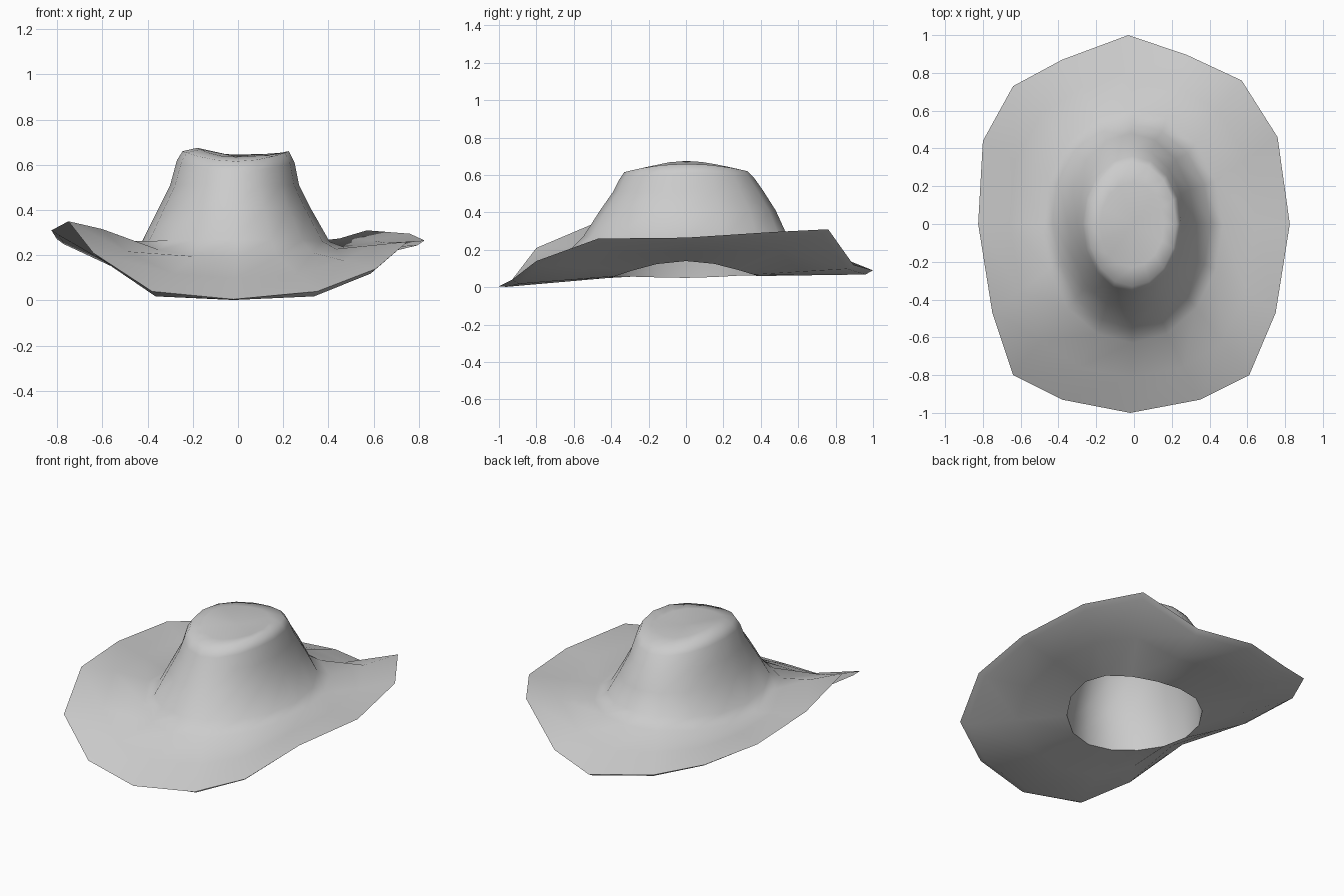
import bpy
from math import sin, cos, pi, radians

if "Cube" in bpy.data.objects:
    bpy.data.objects.remove(bpy.data.objects["Cube"])

N = 16

# Brim edge: 16 points, counter-clockwise from the front tip
edge = [(-.02, -1, .005), (.35, -.93, .04), (.61, -.80, .14), (.75, -.47, .26),
        (.825, 0, .265), (.76, .46, .295), (.57, .76, .31), (.28, .895, .12),
        (-.03, 1, .09), (-.38, .87, .13), (-.64, .73, .21), (-.80, .44, .27),
        (-.825, 0, .31), (-.75, -.47, .35), (-.64, -.80, .21), (-.38, -.93, .04)]


def ring(rx, front, back, z_front, z_right, z_left, z_back, cx=0):
    """Egg-shaped loop whose height varies between front, sides and back."""
    pts = []
    for i in range(N):
        s, c = sin(2 * pi * i / N), cos(2 * pi * i / N)
        ry, z_end = (front, z_front) if c > 0 else (back, z_back)
        z_side = (z_right + z_left) / 2 + s * (z_right - z_left) / 2
        pts.append((cx + rx * s, -ry * c, z_side + (z_end - z_side) * c * c))
    return pts


def blend(a, b, t):
    return [tuple(u + (v - u) * t for u, v in zip(p, q)) for p, q in zip(a, b)]


def lift(loop, bumps):
    return [(x, y, z + bumps.get(i, 0)) for i, (x, y, z) in enumerate(loop)]


# Top side: brim flows up into the crown, with a fold at the front left
base = lift(ring(.48, .63, .61, .19, .235, .215, .245, -.01), {13: .05, 14: .02})
top_side = [lift(blend(edge, base, .5), {13: .01, 4: .005}), base,
            ring(.415, .55, .53, .27, .26, .26, .30, -.01),
            ring(.335, .46, .48, .41, .41, .41, .41, -.015),
            ring(.285, .39, .41, .51, .51, .51, .52, -.015),
            ring(.26, .36, .36, .57, .61, .62, .59, -.01),
            ring(.235, .33, .33, .615, .66, .66, .62, -.01),
            ring(.17, .23, .22, .635, .645, .675, .645, -.01)]

# Underside: bevelled rim, flatter lining, head opening and hollow crown
opening = ring(.37, .41, .39, .05, .14, .05, .06, -.01)
lip = [(x * .96, y * .96, max(z - .022, .002)) for x, y, z in edge]
under_side = [lip, blend(lip, opening, .5), opening,
              ring(.355, .415, .40, .17, .20, .17, .17, -.01),
              ring(.315, .41, .41, .30, .30, .30, .30, -.01),
              ring(.26, .36, .37, .48, .48, .48, .48, -.015),
              ring(.20, .29, .29, .58, .60, .61, .59, -.005)]

verts, faces = list(edge), []


def add_side(rings, apex, flip):
    """Bridge loops inward from the shared brim edge and close them at the apex."""
    previous = list(range(N))
    for loop in rings:
        start = len(verts)
        verts.extend(loop)
        current = list(range(start, start + N))
        for i in range(N):
            j = (i + 1) % N
            f = (previous[i], previous[j], current[j], current[i])
            faces.append(f[::-1] if flip else f)
        previous = current
    verts.append(apex)
    for i in range(N):
        f = (previous[i], previous[(i + 1) % N], len(verts) - 1)
        faces.append(f[::-1] if flip else f)


add_side(top_side, (0, 0, .635), False)
add_side(under_side, (0, 0, .60), True)

# Hat
mesh = bpy.data.meshes.new("wide_brim_hat")
mesh.from_pydata(verts, [], faces)
hat = bpy.data.objects.new("wide_brim_hat", mesh)
bpy.context.collection.objects.link(hat)
bpy.context.view_layer.objects.active = hat
hat.select_set(True)
bpy.ops.object.shade_smooth_by_angle(angle=radians(80))
